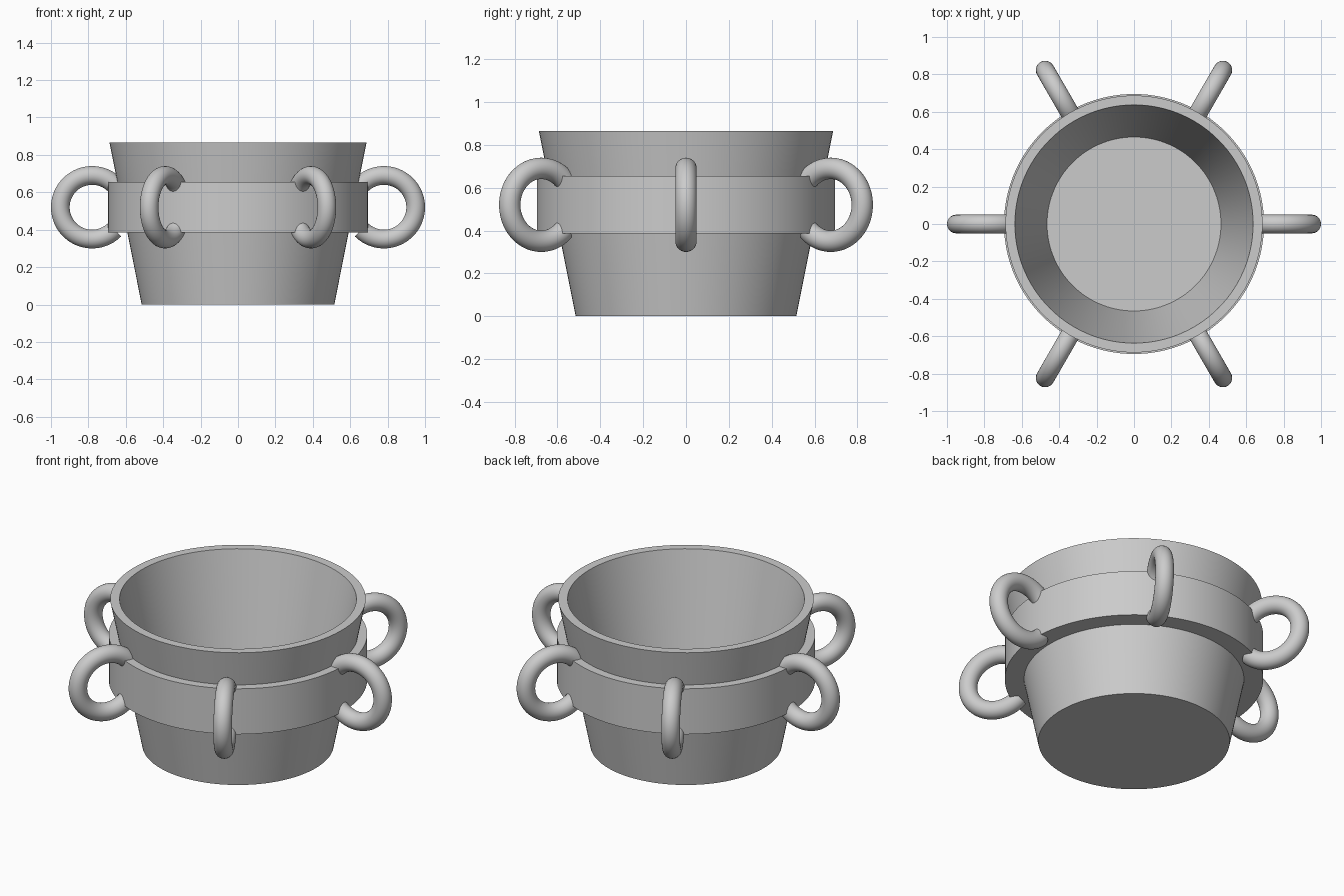
import bpy
import bmesh
from math import cos, sin, pi, radians

cube = bpy.data.objects.get("Cube")
if cube:
    bpy.data.objects.remove(cube, do_unlink=True)

grey = bpy.data.materials.new("plain grey")
grey.use_nodes = True
grey.diffuse_color = (0.6, 0.6, 0.6, 1)
bsdf = next(n for n in grey.node_tree.nodes if n.type == 'BSDF_PRINCIPLED')
bsdf.inputs["Base Color"].default_value = grey.diffuse_color


def finish(bm, name):
    """Turn a bmesh into a smooth-shaded object with sharp rims."""
    bmesh.ops.recalc_face_normals(bm, faces=bm.faces)
    mesh = bpy.data.meshes.new(name)
    bm.to_mesh(mesh)
    bm.free()
    mesh.materials.append(grey)
    obj = bpy.data.objects.new(name, mesh)
    bpy.context.collection.objects.link(obj)
    bpy.ops.object.select_all(action='DESELECT')
    bpy.context.view_layer.objects.active = obj
    obj.select_set(True)
    bpy.ops.object.shade_smooth_by_angle(angle=radians(30))
    return obj


def skin(rings, closed, name):
    """Bridge successive rings; either close the chain or cap both ends."""
    bm = bmesh.new()
    loops = [[bm.verts.new(p) for p in ring] for ring in rings]
    pairs = list(zip(loops, loops[1:]))
    if closed:
        pairs.append((loops[-1], loops[0]))
    else:
        bm.faces.new(loops[0])
        bm.faces.new(loops[-1])
    for a, b in pairs:
        for i in range(len(a)):
            j = (i + 1) % len(a)
            bm.faces.new((a[i], a[j], b[j], b[i]))
    return finish(bm, name)


def lathe(profile, closed, name, steps=120):
    turns = [2 * pi * i / steps for i in range(steps)]
    rings = [[(r * cos(t), r * sin(t), z) for t in turns] for r, z in profile]
    return skin(rings, closed, name)


# Tapered pot with a hollow interior and a flat floor
BASE_R, RIM_R, HEIGHT, WALL = 0.515, 0.687, 0.865, 0.05
lathe([(BASE_R, 0), (RIM_R, HEIGHT), (RIM_R - WALL, HEIGHT), (BASE_R - WALL, WALL)],
      False, "pot")


# Straight band, its inner side buried in the sloping wall
def buried(z):
    return BASE_R + (RIM_R - BASE_R) * z / HEIGHT - WALL / 2


LOW, HIGH, BAND_R = 0.385, 0.655, 0.695
lathe([(BAND_R, LOW), (BAND_R, HIGH), (buried(HIGH), HIGH), (buried(LOW), LOW)],
      True, "band")

# Six three-quarter ring handles, open toward the pot
CENTRE, MIDDLE, MAJOR, MINOR = 0.78, 0.52, 0.17, 0.05
SIDES, ARC = 28, 60
for k in range(6):
    turn = k * pi / 3
    rings = []
    for s in range(ARC + 1):
        a = radians(-135 + 270 * s / ARC)
        ring = []
        for i in range(SIDES):
            b = 2 * pi * i / SIDES
            reach = MAJOR + MINOR * cos(b)
            out, side = CENTRE + reach * cos(a), MINOR * sin(b)
            ring.append((out * cos(turn) - side * sin(turn),
                         out * sin(turn) + side * cos(turn),
                         MIDDLE + reach * sin(a)))
        rings.append(ring)
    skin(rings, False, f"handle_{k + 1}")
